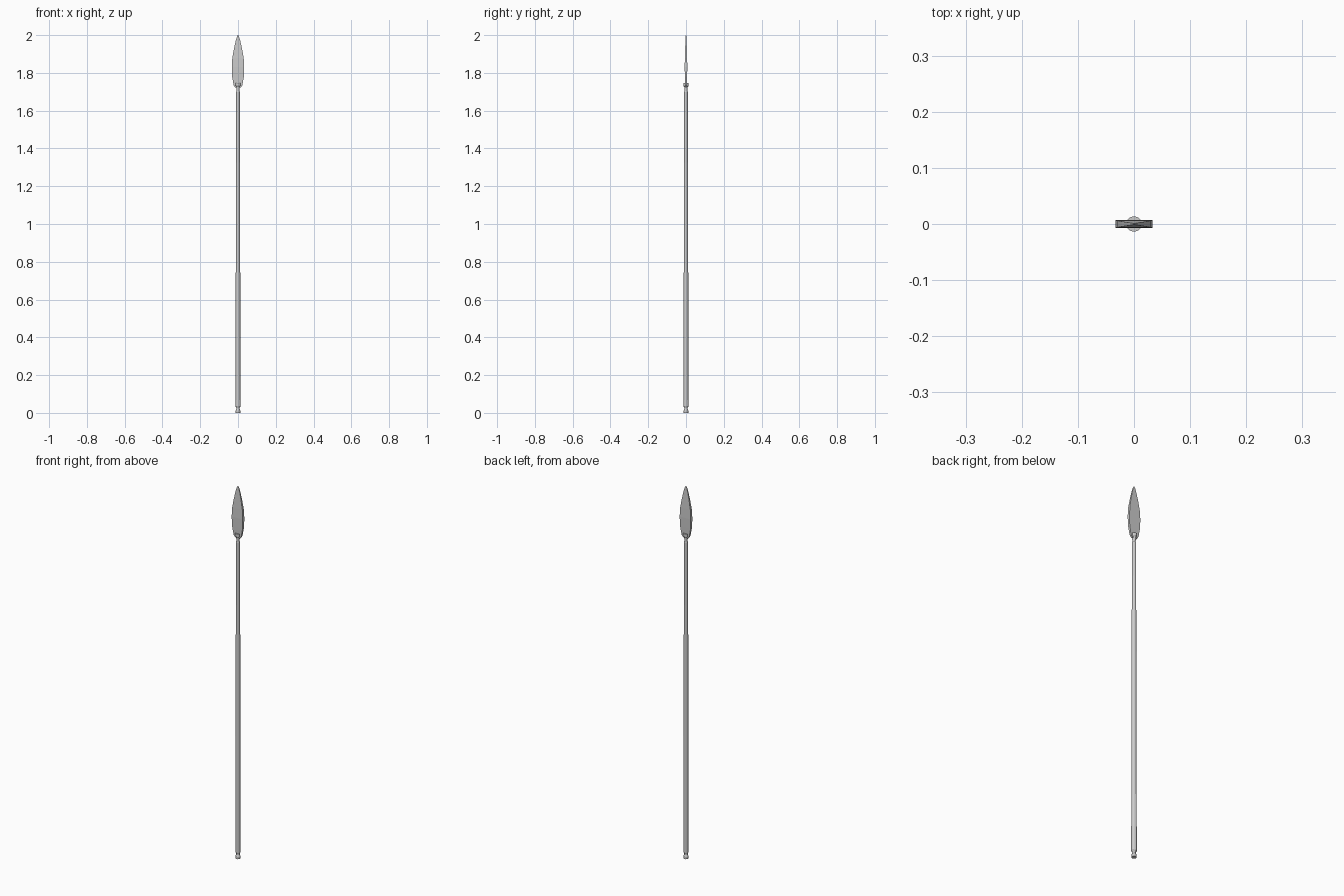
import bpy, bmesh, math

if "Cube" in bpy.data.objects:
    bpy.data.objects.remove(bpy.data.objects["Cube"])


def loft(name, rings):
    """Bridge a stack of equal-length rings and cap both ends."""
    bm = bmesh.new()
    rows = [[bm.verts.new(p) for p in ring] for ring in rings]
    n = len(rows[0])
    for a, b in zip(rows, rows[1:]):
        for i in range(n):
            j = (i + 1) % n
            bm.faces.new((a[i], a[j], b[j], b[i]))
    bm.faces.new(rows[0][::-1])
    bm.faces.new(rows[-1])
    bmesh.ops.recalc_face_normals(bm, faces=bm.faces)
    mesh = bpy.data.meshes.new(name)
    bm.to_mesh(mesh)
    bm.free()
    obj = bpy.data.objects.new(name, mesh)
    bpy.context.collection.objects.link(obj)
    return obj


def round_ring(z, r, n=12):
    return [(r * math.cos(2 * math.pi * i / n), r * math.sin(2 * math.pi * i / n), z)
            for i in range(n)]


def flat_ring(z, w, t):
    return [(-w, -t, z), (w, -t, z), (w, t, z), (-w, t, z)]


# Tapered shaft with flared butt and a socket collar at the top: (z, radius)
shaft = [(0.0, 0.0125), (0.012, 0.0125), (0.02, 0.009), (0.028, 0.009), (0.034, 0.0133),
         (0.45, 0.0125), (1.2, 0.011), (1.70, 0.0098), (1.705, 0.008),
         (1.725, 0.009), (1.732, 0.0138), (1.746, 0.0138)]
loft("shaft", [round_ring(z, r) for z, r in shaft])

# Leaf-shaped blade with flat edges: (z, half width, half thickness)
blade = [(1.722, 0.015, 0.004), (1.735, 0.023, 0.005), (1.78, 0.031, 0.0062),
         (1.83, 0.033, 0.007), (1.88, 0.030, 0.0062), (1.93, 0.021, 0.0045),
         (1.97, 0.012, 0.003), (1.99, 0.006, 0.002), (2.0, 0.001, 0.001)]
loft("blade", [flat_ring(*b) for b in blade])
